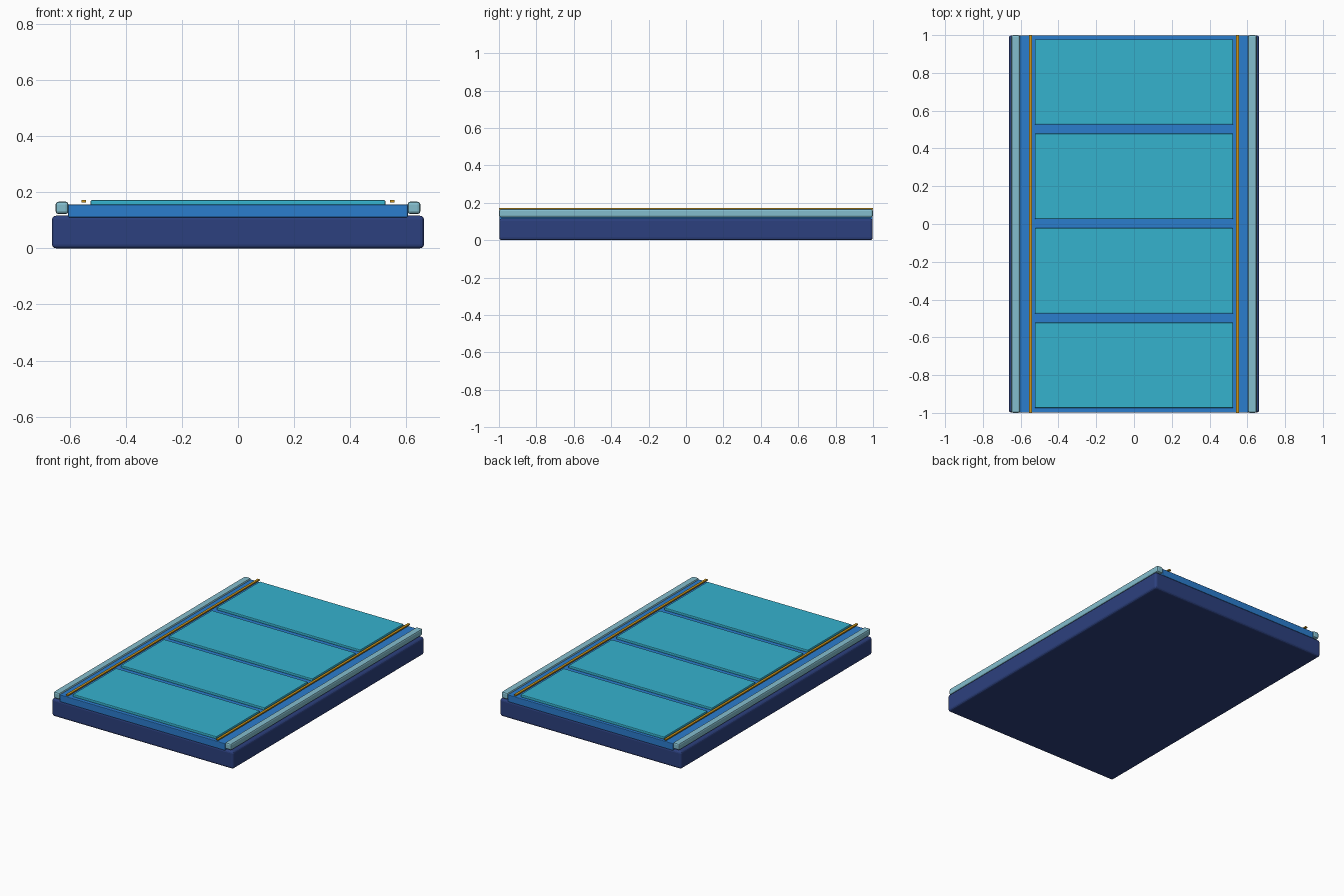
import bpy, bmesh

if "Cube" in bpy.data.objects:
    bpy.data.objects.remove(bpy.data.objects["Cube"])


def material(name, srgb):
    m = bpy.data.materials.new(name)
    lin = [((c / 255 + 0.055) / 1.055) ** 2.4 for c in srgb]
    m.diffuse_color = (*lin, 1.0)
    m.use_nodes = True
    m.node_tree.nodes["Principled BSDF"].inputs["Base Color"].default_value = m.diffuse_color
    return m


NAVY = material("navy", (44, 64, 126))
BLUE = material("mid_blue", (43, 125, 206))
TEAL = material("teal", (53, 178, 206))
PALE = material("pale_blue", (132, 190, 206))
GOLD = material("gold", (205, 150, 28))


def box(name, x, y, z, mat, bevel=0.0, segments=2):
    """Box from (min, max) ranges, with optional rounded edges."""
    bm = bmesh.new()
    bmesh.ops.create_cube(bm, size=1)
    for v in bm.verts:
        v.co = [lo + (c + 0.5) * (hi - lo) for c, (lo, hi) in zip(v.co, (x, y, z))]
    mesh = bpy.data.meshes.new(name)
    bm.to_mesh(mesh)
    bm.free()
    mesh.materials.append(mat)
    ob = bpy.data.objects.new(name, mesh)
    bpy.context.collection.objects.link(ob)
    if bevel:
        mod = ob.modifiers.new("rounded_edges", 'BEVEL')
        mod.width = bevel
        mod.segments = segments
    return ob


# Thick base slab and the deck on top of it
box("base", (-0.663, 0.663), (-0.998, 0.998), (0, 0.116), NAVY, 0.014, 3)
box("deck", (-0.605, 0.605), (-0.998, 0.998), (0.11, 0.156), BLUE, 0.004)

# Four surface panels
for i in range(4):
    y = -0.748 + 0.5 * i
    box(f"panel_{i + 1}", (-0.525, 0.525), (y - 0.226, y + 0.226),
        (0.152, 0.172), TEAL, 0.005)

# Side rails and thin raised trim strips, one on each side
for side, s in (("left", -1), ("right", 1)):
    box(f"{side}_rail", tuple(sorted((s * 0.604, s * 0.65))), (-1, 1),
        (0.122, 0.166), PALE, 0.01)
    box(f"{side}_trim_strip", tuple(sorted((s * 0.541, s * 0.557))), (-1, 1),
        (0.164, 0.172), GOLD)
